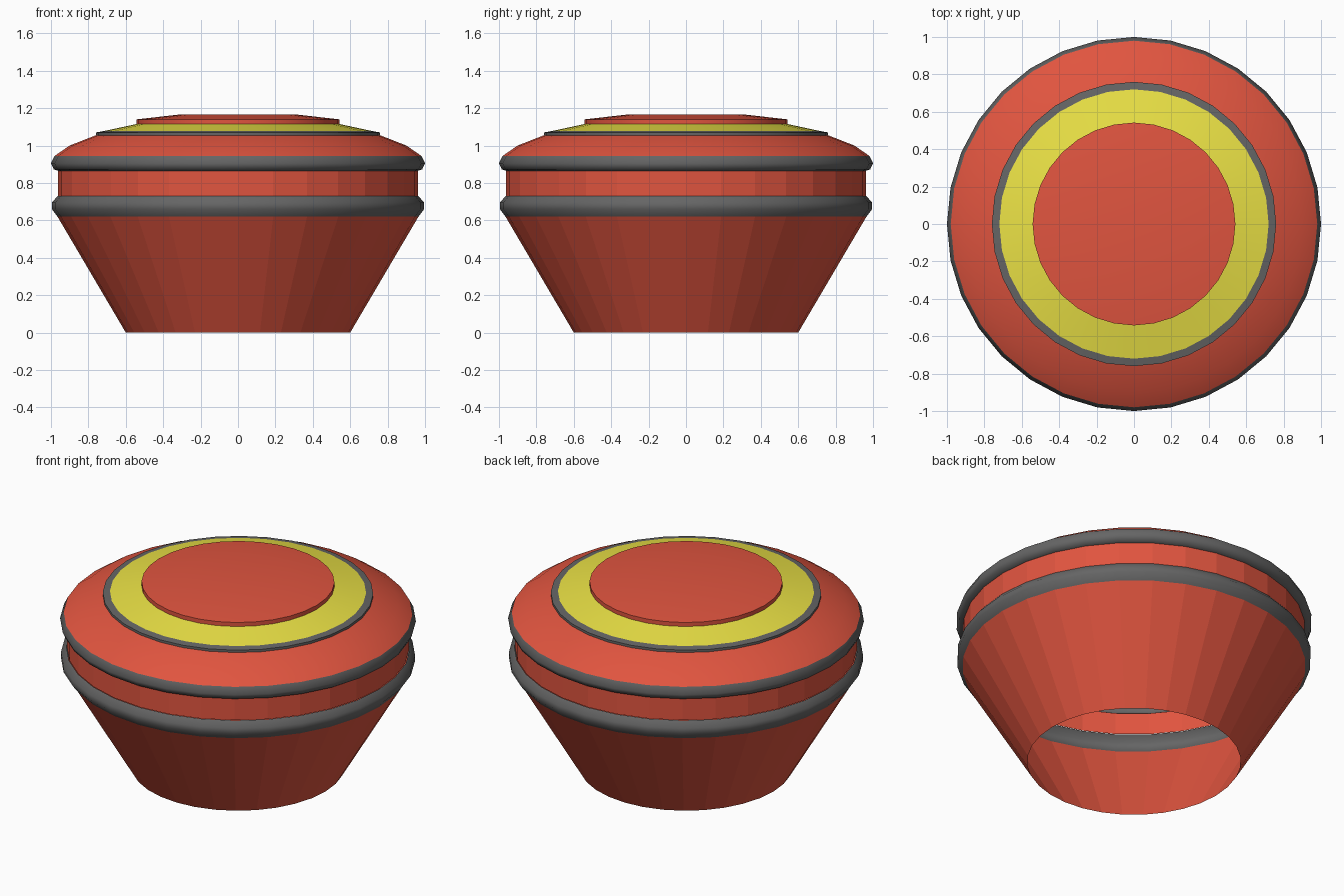
import bpy, math

if "Cube" in bpy.data.objects:
    bpy.data.objects.remove(bpy.data.objects["Cube"])

SIDES = 32


def material(name, color):
    m = bpy.data.materials.new(name)
    m.diffuse_color = (*color, 1)
    m.use_nodes = True
    m.node_tree.nodes["Principled BSDF"].inputs["Base Color"].default_value = m.diffuse_color
    return m


red = material("red", (0.75, 0.09, 0.05))
yellow = material("yellow", (0.83, 0.76, 0.06))
grey = material("dark_grey", (0.13, 0.13, 0.13))


def lathe(name, profile, mat, smooth=None):
    """Revolve an (r, z) profile listed from bottom/outside to top/centre."""
    verts, rings = [], []
    for r, z in profile:
        n = SIDES if r > 0 else 1
        rings.append([len(verts) + i % n for i in range(SIDES)])
        for i in range(n):
            a = 2 * math.pi * i / SIDES
            verts.append((r * math.cos(a), r * math.sin(a), z))
    faces = []
    for lo, hi in zip(rings, rings[1:]):
        for i in range(SIDES):
            j = (i + 1) % SIDES
            f = [lo[i], lo[j], hi[j], hi[i]]
            faces.append(f[:3] if hi[i] == hi[j] else f)
    me = bpy.data.meshes.new(name)
    me.from_pydata(verts, [], faces)
    me.materials.append(mat)
    ob = bpy.data.objects.new(name, me)
    bpy.context.collection.objects.link(ob)
    if smooth:
        bpy.ops.object.select_all(action='DESELECT')
        ob.select_set(True)
        bpy.context.view_layer.objects.active = ob
        bpy.ops.object.shade_smooth_by_angle(angle=math.radians(smooth))
    return ob


# faceted open-bottomed cone and waist band
lathe("lower_cone", [(0.60, 0), (0.965, 0.62)], red)
lathe("waist_band", [(0.962, 0.73), (0.962, 0.865)], red)

# rounded trim rings around the body
lathe("lower_ring", [(0.965, 0.62), (0.995, 0.66), (0.995, 0.695), (0.965, 0.73)], grey, 60)
lathe("upper_ring", [(0.962, 0.865), (0.985, 0.873), (1.0, 0.905), (0.98, 0.945)], grey, 60)

# domed shoulder and its trim
lathe("shoulder", [(0.98, 0.945), (0.90, 1.0), (0.76, 1.055)], red, 50)
lathe("top_ring", [(0.76, 1.055), (0.76, 1.07), (0.72, 1.077)], grey, 40)

# yellow collar and raised button
lathe("collar", [(0.72, 1.077), (0.542, 1.115)], yellow, 30)
lathe("button", [(0.542, 1.115), (0.542, 1.14), (0.32, 1.165), (0, 1.165)], red, 40)
